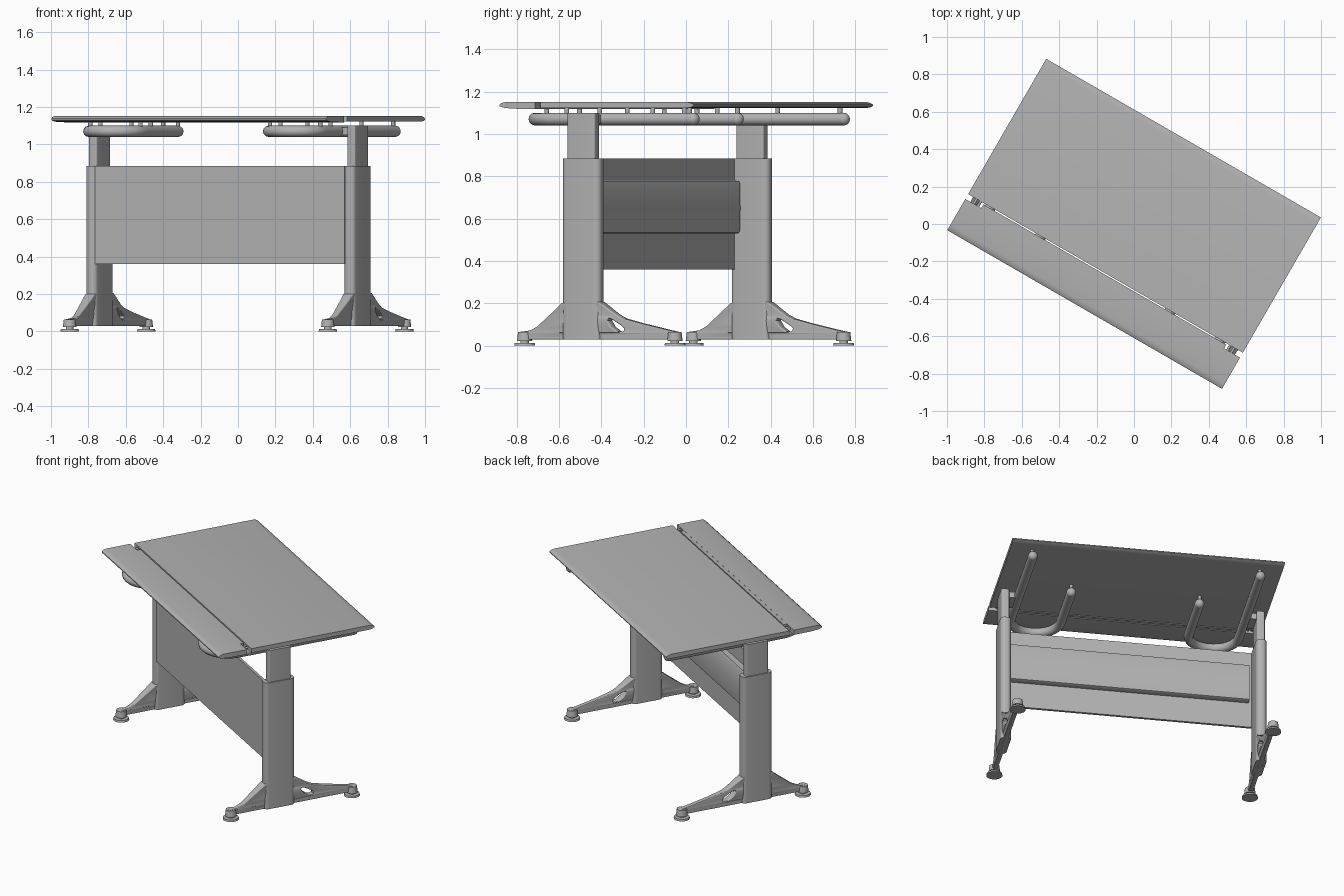
import bpy, bmesh, math
from mathutils import Matrix, Vector

if "Cube" in bpy.data.objects:
    bpy.data.objects.remove(bpy.data.objects["Cube"], do_unlink=True)

TURN = math.radians(-30)      # the whole desk stands turned about z
HALF = 0.848                  # half length of the tabletop
LEG_U, LEG_V = 0.797, -0.10   # leg position in the desk's own axes

grey = bpy.data.materials.new("plain grey")
grey.use_nodes = True
grey.diffuse_color = (0.45, 0.45, 0.45, 1)
grey.node_tree.nodes["Principled BSDF"].inputs["Base Color"].default_value = grey.diffuse_color


def add_mesh(name, mesh):
    mesh.materials.clear()
    mesh.materials.append(grey)
    mesh.polygons.foreach_set("use_smooth", [True] * len(mesh.polygons))
    mesh.set_sharp_from_angle(angle=math.radians(35))
    obj = bpy.data.objects.new(name, mesh)
    obj.rotation_euler.z = TURN
    bpy.context.collection.objects.link(obj)
    return obj


def finish(name, bm):
    bmesh.ops.recalc_face_normals(bm, faces=bm.faces)
    mesh = bpy.data.meshes.new(name)
    bm.to_mesh(mesh)
    bm.free()
    return add_mesh(name, mesh)


def prism(name, points, sweep):
    """Extrude a closed outline of 3D points along the sweep vector."""
    bm = bmesh.new()
    face = bm.faces.new([bm.verts.new(p) for p in points])
    out = bmesh.ops.extrude_face_region(bm, geom=[face], use_keep_orig=True)
    moved = [v for v in out["geom"] if isinstance(v, bmesh.types.BMVert)]
    bmesh.ops.translate(bm, verts=moved, vec=sweep)
    return finish(name, bm)


def board(name, profile, half):
    """Profile in (v, z), swept along the desk's length."""
    return prism(name, [(-half, v, z) for v, z in profile], (2 * half, 0, 0))


def post(name, u, v, size_u, size_v, radius, low, high):
    """Upright column with rounded corners."""
    points = []
    for i in range(4):
        su, sv = ((1, 1), (-1, 1), (-1, -1), (1, -1))[i]
        for k in range(7):
            a = math.pi / 2 * (i + k / 6)
            points.append((u + su * (size_u / 2 - radius) + radius * math.cos(a),
                           v + sv * (size_v / 2 - radius) + radius * math.sin(a), low))
    return prism(name, points, (0, 0, high - low))


def cylinder(name, centre, radius, depth, top=None, axis="z"):
    bm = bmesh.new()
    turn = Matrix.Rotation(math.pi / 2, 4, "X") if axis == "v" else Matrix()
    bmesh.ops.create_cone(bm, cap_ends=True, segments=24, radius1=radius,
                          radius2=top or radius, depth=depth,
                          matrix=Matrix.Translation(centre) @ turn)
    return finish(name, bm)


def curve_mesh(curve):
    """Turn a curve into a mesh and drop the curve."""
    temp = bpy.data.objects.new("temp", curve)
    bpy.context.collection.objects.link(temp)
    graph = bpy.context.evaluated_depsgraph_get()
    mesh = bpy.data.meshes.new_from_object(temp.evaluated_get(graph))
    bpy.data.objects.remove(temp, do_unlink=True)
    bpy.data.curves.remove(curve)
    return mesh


def add_spline(curve, points, cyclic=False):
    spline = curve.splines.new("POLY")
    spline.points.add(len(points) - 1)
    for p, co in zip(spline.points, points):
        p.co = (*co, 1)
    spline.use_cyclic_u = cyclic


# Tabletop: main leaf with a rounded back edge, tapered front leaf, joint strip
board("main_leaf", [(-0.305, 1.122), (0.49, 1.122), (0.515, 1.125), (0.53, 1.132), (0.53, 1.138),
                    (0.518, 1.146), (0.495, 1.151), (-0.305, 1.151)], HALF)
board("front_leaf", [(-0.335, 1.118), (-0.45, 1.119), (-0.5, 1.123), (-0.528, 1.131), (-0.528, 1.138),
                     (-0.518, 1.146), (-0.495, 1.151), (-0.335, 1.151)], HALF)
board("joint_strip", [(-0.337, 1.122), (-0.312, 1.122), (-0.312, 1.15), (-0.337, 1.15)], 0.75)

# Panel between the legs with a cable tray on its back
board("modesty_panel", [(-0.195, 0.36), (-0.178, 0.36), (-0.178, 0.885), (-0.195, 0.885)], 0.77)
board("cable_tray", [(-0.18, 0.53), (-0.15, 0.53), (-0.14, 0.535), (-0.136, 0.55), (-0.134, 0.65),
                     (-0.136, 0.765), (-0.142, 0.778), (-0.18, 0.78)], 0.745)


def foot(side, name):
    """Side outline with a hole, thinner towards the pads."""
    curve = bpy.data.curves.new("foot", "CURVE")
    curve.dimensions = "2D"
    curve.fill_mode = "BOTH"
    curve.extrude = 0.025
    curve.bevel_depth = 0.006
    curve.bevel_resolution = 2
    outline = [(-0.43, 0.035), (0.41, 0.035), (0.41, 0.06), (0.36, 0.07), (0.22, 0.1), (0.13, 0.122),
               (0.09, 0.14), (0.0, 0.2), (-0.2, 0.195), (-0.25, 0.155), (-0.34, 0.085),
               (-0.38, 0.066), (-0.43, 0.06)]
    hole = [(0.037, 0.12), (0.05, 0.135), (0.07, 0.13), (0.12, 0.1), (0.138, 0.085),
            (0.135, 0.065), (0.12, 0.06), (0.095, 0.062), (0.06, 0.085)]
    add_spline(curve, [(v, z, 0) for v, z in outline], True)
    add_spline(curve, [(v, z, 0) for v, z in hole], True)
    mesh = curve_mesh(curve)
    for vert in mesh.vertices:
        v, z, u = vert.co
        away = max(0, abs(v - LEG_V) - 0.1)
        vert.co = (side * LEG_U + u * max(0.5, 1 - 3 * away), v, z)
    add_mesh(name + "_foot", mesh)


def support(side, name):
    """Hook-shaped tube under the top, with spacer pegs."""
    mid, bend, turn_v, z, r = 0.555, 0.155, -0.325, 1.07, 0.03
    path = [(mid + bend, 0.45, z)]
    path += [(mid + bend * math.cos(a), turn_v - bend * math.sin(a), z)
             for a in (math.pi * k / 20 for k in range(21))]
    path += [(mid - bend, 0.05, z)]
    path = [Vector((side * u, v, w)) for u, v, w in path]
    curve = bpy.data.curves.new("tube", "CURVE")
    curve.dimensions = "3D"
    curve.bevel_depth = r
    curve.bevel_resolution = 4
    add_spline(curve, path)
    add_mesh(name + "_support_tube", curve_mesh(curve))
    for label, end in (("back", path[0]), ("inner", path[-1])):
        bm = bmesh.new()
        bmesh.ops.create_uvsphere(bm, u_segments=16, v_segments=10, radius=r,
                                  matrix=Matrix.Translation(end))
        finish(f"{name}_tube_{label}_cap", bm)
    for u, spots in ((mid + bend, (0.43, 0.09, -0.24, -0.35)), (mid - bend, (0.05, -0.24, -0.35))):
        for v in spots:
            cylinder(name + "_spacer_peg", (side * u, v, 1.108), 0.011, 0.035)


for side, name in ((-1, "right"), (1, "left")):
    u = side * LEG_U
    # Telescopic leg
    post(name + "_outer_column", u, LEG_V, 0.065, 0.205, 0.027, 0.03, 0.885)
    post(name + "_inner_column", u, LEG_V, 0.05, 0.15, 0.01, 0.87, 1.10)
    post(name + "_tube_bracket", side * 0.755, LEG_V, 0.06, 0.12, 0.005, 1.05, 1.09)
    # Foot and levelling pads
    foot(side, name)
    for v in (-0.42, 0.40):
        cylinder(name + "_pad", (u, v, 0.006), 0.05, 0.012, 0.047)
        cylinder(name + "_pad_stem", (u, v, 0.017), 0.02, 0.02)
        cylinder(name + "_pad_socket", (u, v, 0.044), 0.036, 0.042, 0.031)
    support(side, name)
    # Hinge pins across the gap between the leaves
    for pin in (0.77, 0.795):
        cylinder(name + "_hinge_pin", (side * pin, -0.32, 1.137), 0.007, 0.05, axis="v")
